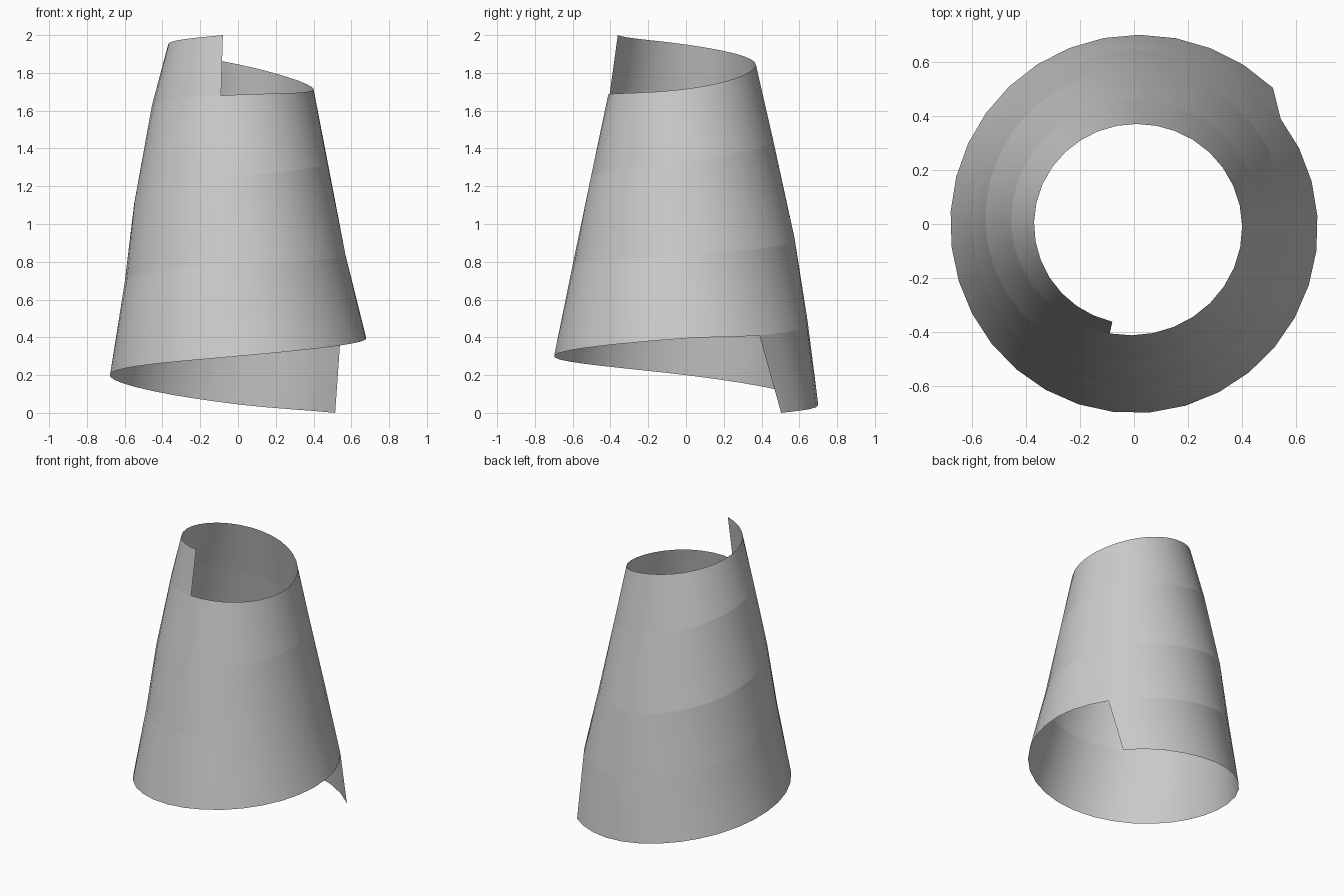
import bpy, bmesh, math

if "Cube" in bpy.data.objects:
    bpy.data.objects.remove(bpy.data.objects["Cube"])

# Helix edge: (angle in degrees, radius, height)
KNOTS = [(44.4, .72, 0), (90, .70, .045), (180, .68, .20), (270, .70, .30),
         (360, .68, .395), (395.6, .668, .41), (450, .645, .48), (540, .60, .69),
         (630, .60, .785), (720, .57, .835), (810, .577, .925), (900, .55, 1.12),
         (990, .505, 1.25), (1080, .475, 1.33), (1170, .46, 1.45), (1260, .455, 1.63),
         (1337.5, .415, 1.68), (1440, .40, 1.715), (1530, .37, 1.845),
         (1620, .37, 1.95), (1697.5, .37, 2.0)]
TURN = 32  # steps per winding


def slope(i, c):
    a, b = KNOTS[max(i - 1, 0)], KNOTS[min(i + 1, len(KNOTS) - 1)]
    return (b[c] - a[c]) / (b[0] - a[0])


def helix_point(deg):
    """Smooth interpolation of radius and height along the helix."""
    i = 0
    while i < len(KNOTS) - 2 and KNOTS[i + 1][0] < deg:
        i += 1
    a, b = KNOTS[i], KNOTS[i + 1]
    d = b[0] - a[0]
    t = (deg - a[0]) / d
    r, z = [(2*t**3 - 3*t*t + 1) * a[c] + (t**3 - 2*t*t + t) * d * slope(i, c)
            + (3*t*t - 2*t**3) * b[c] + (t**3 - t*t) * d * slope(i + 1, c) for c in (1, 2)]
    w = math.radians(deg)
    return r * math.cos(w), r * math.sin(w), z


def steps(a, b, n):
    return [a + (b - a) * k / n for k in range(n)]


angles = (steps(44.4, 395.6, TURN) + steps(395.6, 1337.5, 85)
          + steps(1337.5, 1697.5, TURN) + [1697.5])

# Wound strip: each winding shares its edge with the next one
bm = bmesh.new()
v = [bm.verts.new(helix_point(a)) for a in angles]
for i in range(len(v) - TURN - 1):
    bm.faces.new((v[i], v[i + 1], v[i + 1 + TURN], v[i + TURN])).smooth = True
# Crease along the helix only
for a, b in zip(v, v[1:]):
    bm.edges.get((a, b)).smooth = False

mesh = bpy.data.meshes.new("spiral_sleeve")
bm.to_mesh(mesh)
bm.free()
obj = bpy.data.objects.new("spiral_sleeve", mesh)
bpy.context.collection.objects.link(obj)
